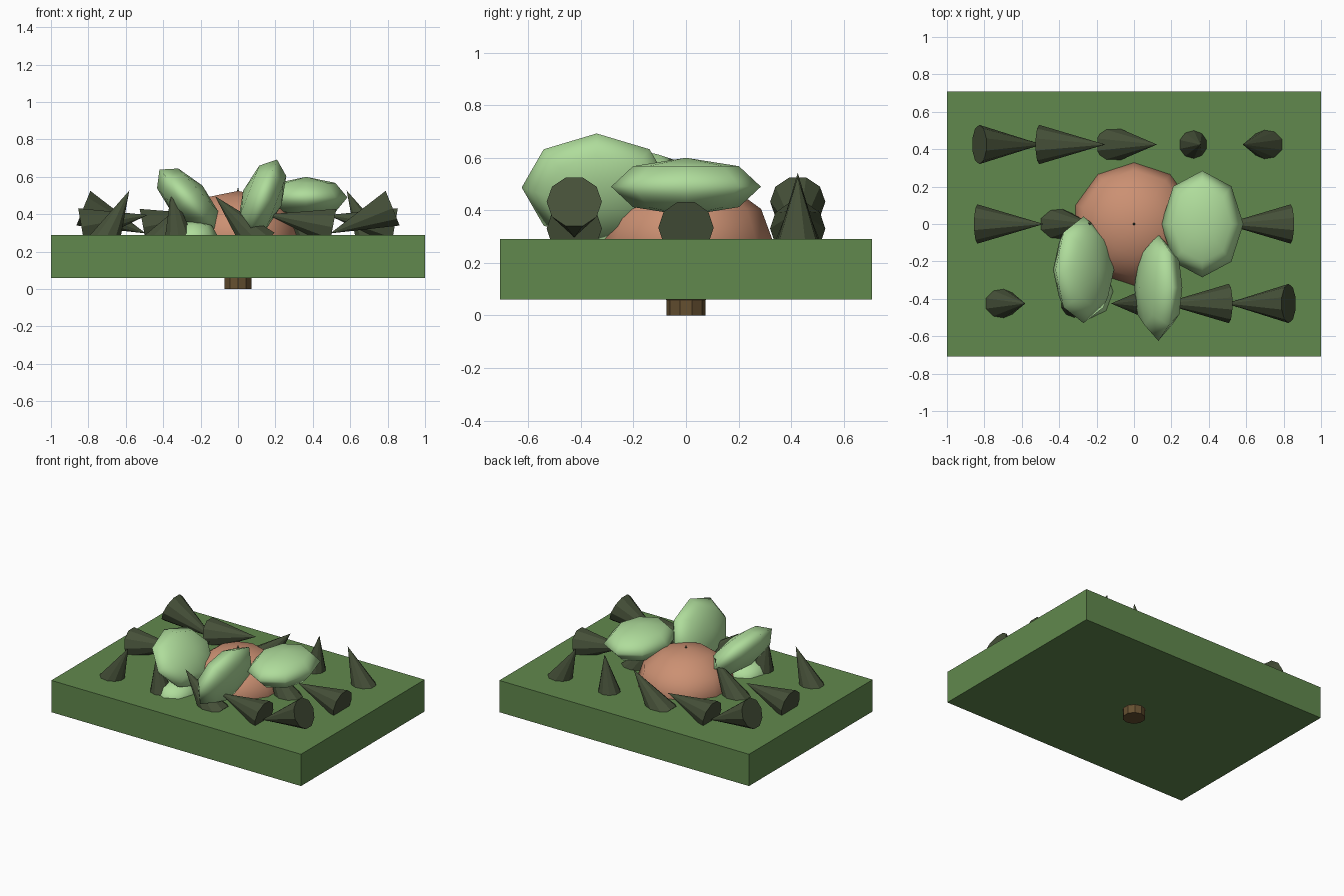
import bpy, math
from mathutils import Vector

if "Cube" in bpy.data.objects:
    bpy.data.objects.remove(bpy.data.objects["Cube"])


def material(name, rgb):
    m = bpy.data.materials.new(name)
    m.diffuse_color = (*rgb, 1)
    m.use_nodes = True
    m.node_tree.nodes["Principled BSDF"].inputs["Base Color"].default_value = m.diffuse_color
    return m


GREEN = material("leaf_green", (0.12, 0.25, 0.075))
PALE = material("pale_green", (0.43, 0.72, 0.33))
DARK = material("dark_olive", (0.06, 0.08, 0.04))
ORANGE = material("terracotta", (0.60, 0.28, 0.17))
BROWN = material("bark", (0.13, 0.08, 0.03))


def finish(name, mat, smooth=False):
    ob = bpy.context.object
    ob.name = name
    ob.data.materials.append(mat)
    if smooth:
        bpy.ops.object.shade_smooth()
    return ob


def blob(name, mat, loc, radii, tilt=0, segments=8, rings=4):
    bpy.ops.mesh.primitive_uv_sphere_add(segments=segments, ring_count=rings, radius=1,
                                         location=loc, rotation=(0, math.radians(tilt), 0))
    bpy.context.object.scale = radii
    return finish(name, mat, True)


# short trunk below the slab
bpy.ops.mesh.primitive_cylinder_add(vertices=10, radius=0.075, depth=0.14, location=(0, 0, 0.07))
finish("trunk", BROWN)

# thick rectangular slab
bpy.ops.mesh.primitive_cube_add(size=1, location=(0, 0, 0.175))
bpy.context.object.scale = (2, 1.415, 0.23)
finish("slab", GREEN)

# central dome
blob("dome", ORANGE, (0, 0, 0.285), (0.33, 0.33, 0.24), segments=10, rings=6)

# flattened pads, each tilted about the y axis
PAD = (0.22, 0.285, 0.11)
blob("pad_right", PALE, (0.365, 0, 0.49), PAD)
blob("pad_front", PALE, (0.13, -0.34, 0.487), PAD, -69)
blob("pad_left", PALE, (-0.27, -0.245, 0.478), PAD, 47)
blob("pad_low", PALE, (-0.24, -0.36, 0.27), (0.14, 0.16, 0.10))

# three rows of spikes, tip direction turning steadily along each row
back = [-22, 11, 47, 82, 116]
rows = {0.425: back,
        0.0: [10, 55, 90, 125, 170],
        -0.425: [180 - a for a in reversed(back)]}
for y, angles in rows.items():
    for i, angle in enumerate(angles):
        bpy.ops.mesh.primitive_cone_add(vertices=10, radius1=0.105, depth=0.36,
                                        location=((i - 2) * 0.33, y, 0.365),
                                        rotation=(0, math.radians(90 - angle), 0))
        finish("spike", DARK)
